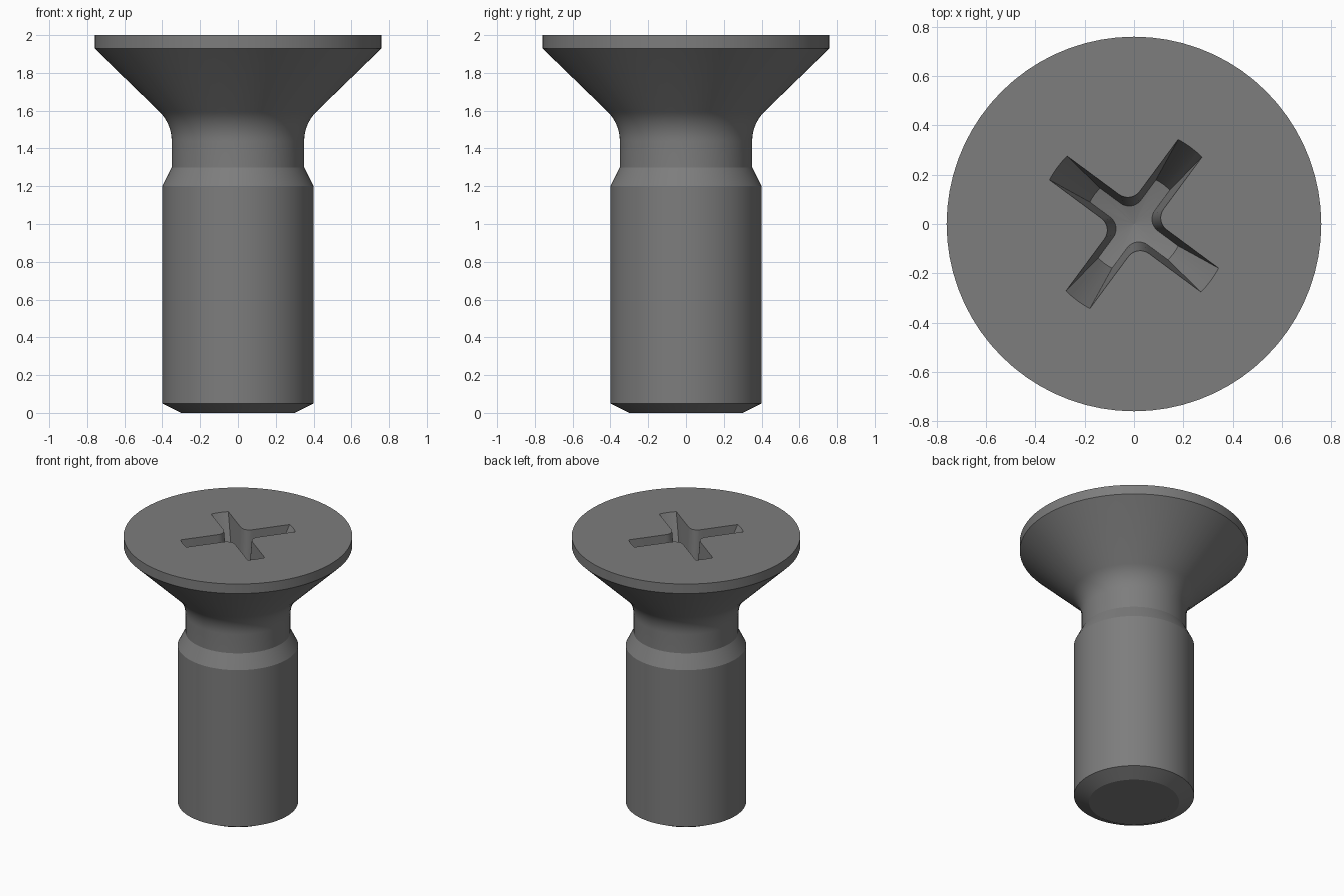
import bpy
import bmesh
from math import sin, cos, pi, radians, tan, asin
from mathutils import Vector, Matrix

cube = bpy.data.objects.get("Cube")
if cube:
    bpy.data.objects.remove(cube, do_unlink=True)

SEGMENTS = 72
TOP = 2.0


def loft(name, rings):
    """Join equal-length rings (bottom to top) into a capped solid."""
    bm = bmesh.new()
    loops = [[bm.verts.new(p) for p in ring] for ring in rings]
    for low, high in zip(loops, loops[1:]):
        for i in range(len(low)):
            j = (i + 1) % len(low)
            bm.faces.new((low[i], low[j], high[j], high[i]))
    bm.faces.new(loops[-1])
    bm.faces.new(loops[0][::-1])
    bmesh.ops.recalc_face_normals(bm, faces=bm.faces[:])
    mesh = bpy.data.meshes.new(name)
    bm.to_mesh(mesh)
    bm.free()
    obj = bpy.data.objects.new(name, mesh)
    bpy.context.collection.objects.link(obj)
    return obj


def circle(r, z):
    return [(r * cos(2 * pi * i / SEGMENTS), r * sin(2 * pi * i / SEGMENTS), z)
            for i in range(SEGMENTS)]


def cross(reach, half, fillet, z):
    """Four-armed outline with rounded inner corners and arc tips."""
    ring = []
    spread = asin(half / reach)
    centre = half + fillet
    for arm in range(4):
        turn = Matrix.Rotation(arm * pi / 2 + radians(53.5), 3, "Z")
        points = [(reach * cos(a), reach * sin(a))
                  for a in (-spread, -spread / 2, 0, spread / 2, spread)]
        for k in range(9):
            a = -pi / 2 - k * pi / 16
            points.append((centre + fillet * cos(a), centre + fillet * sin(a)))
        ring += [turn @ Vector((x, y, z)) for x, y in points]
    return ring


# Dark steel
steel = bpy.data.materials.new("dark_steel")
steel.use_nodes = True
shade = (0.205, 0.205, 0.205, 1)
steel.diffuse_color = shade
steel.node_tree.nodes["Principled BSDF"].inputs["Base Color"].default_value = shade

# Screw body: chamfered tip, shank, relief neck, filleted cone and rim
neck, corner_z, fillet = 0.35, 1.53, 0.22
start_z = corner_z - fillet * tan(pi / 8)
profile = [(0.30, 0), (0.40, 0.05), (0.40, 1.2), (neck, 1.3)]
for k in range(9):
    a = k * pi / 32
    profile.append((neck + fillet * (1 - cos(a)), start_z + fillet * sin(a)))
profile += [(0.76, 1.93), (0.76, TOP)]
screw = loft("countersunk_screw", [circle(r, z) for r, z in profile])
screw.data.materials.append(steel)

# Cross recess: tapering wings above a shallow conical floor
depth, over, reach, cone_drop = 0.4, 0.05, 0.2, 0.05
grow = 1 + over / depth
floor = cross(reach, 0.035, 0.06, TOP - depth)
for p in floor:
    p.z -= cone_drop * (1 - p.xy.length / reach)
apex = Vector((0, 0, TOP - depth - cone_drop))
point = [apex.lerp(p, 0.01) for p in floor]
mouth = cross(reach + 0.187 * grow, 0.035 + 0.025 * grow, 0.06, TOP + over)
cutter = loft("cross_recess_cutter", [point, floor, mouth])
cutter.data.materials.append(steel)
cutter.hide_render = True

cut = screw.modifiers.new("cross_recess", "BOOLEAN")
cut.operation = "DIFFERENCE"
cut.solver = "EXACT"
cut.object = cutter

# Apply the cut, drop the cutter and shade
bpy.ops.object.select_all(action="DESELECT")
bpy.context.view_layer.objects.active = screw
screw.select_set(True)
bpy.ops.object.modifier_apply(modifier=cut.name)
bpy.data.objects.remove(cutter, do_unlink=True)
bpy.ops.object.shade_smooth_by_angle(angle=radians(20))
